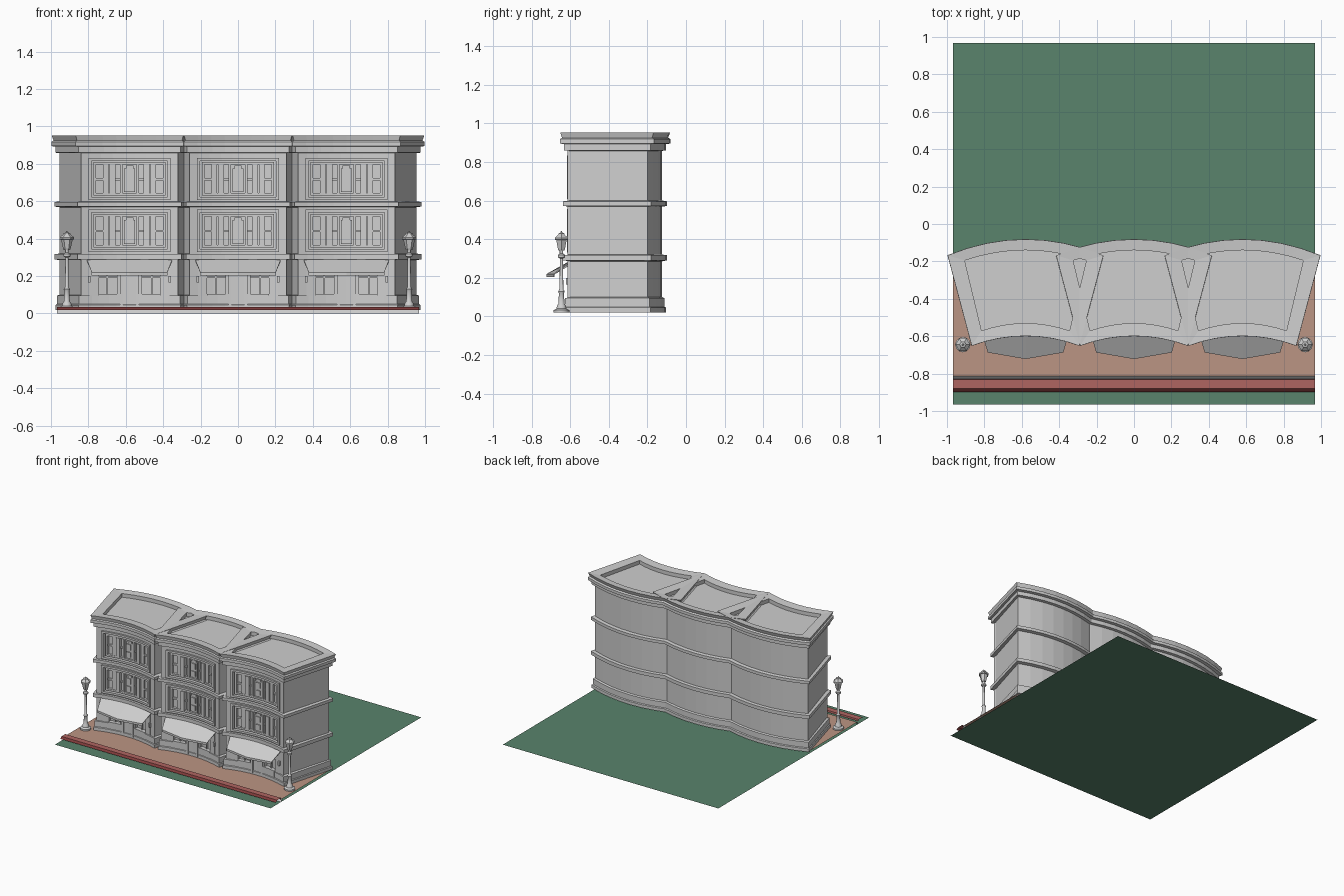
import bpy, bmesh, math

if "Cube" in bpy.data.objects:
    bpy.data.objects.remove(bpy.data.objects["Cube"])

def material(name, rgb):
    m = bpy.data.materials.new(name)
    m.diffuse_color = (*rgb, 1)
    m.use_nodes = True
    m.node_tree.nodes["Principled BSDF"].inputs["Base Color"].default_value = m.diffuse_color
    return m

GREY = material("stone grey", (0.62, 0.62, 0.62))
GREEN = material("grass green", (0.10, 0.23, 0.15))
BROWN = material("pavement brown", (0.50, 0.30, 0.23))
RED = material("kerb red", (0.43, 0.13, 0.12))
DARK = material("dark kerb red", (0.20, 0.04, 0.04))
BAYS = (-0.58, 0.0, 0.58)
SEG = 8

def finish(bm, name, mats, places=((0, 0, 0),), recalc=True):
    """Turn a bmesh into one object per place, sharing the mesh."""
    if recalc:
        bmesh.ops.recalc_face_normals(bm, faces=bm.faces)
    me = bpy.data.meshes.new(name)
    bm.to_mesh(me)
    bm.free()
    for m in mats:
        me.materials.append(m)
    obs = []
    for p in places:
        ob = bpy.data.objects.new(name, me)
        ob.location = p
        bpy.context.collection.objects.link(ob)
        obs.append(ob)
    return obs

def outline(fh, fm, fc, bh, bm_, bc):
    """Wedge plan: half width, middle y and corner y of the front, then of the back."""
    ts = [-1 + 2 * i / SEG for i in range(SEG + 1)]
    front = [(t * fh, fm + (fc - fm) * t * t) for t in ts]
    back = [(t * bh, bm_ + (bc - bm_) * t * t) for t in reversed(ts)]
    return front + back

def offset(o, setback=0.0):
    return outline(0.26 + 0.77 * o, -0.57 - 0.8 * o + setback, -0.615 - o + setback,
                   0.375 + 1.15 * o, -0.125 + 1.2 * o, -0.20 + 0.9 * o)

def loft(bm, rings):
    prev = None
    for z, pts in rings:
        cur = [bm.verts.new((x, y, z)) for x, y in pts]
        n = len(cur)
        if prev is None:
            bm.faces.new(cur[::-1])
        else:
            for i in range(n):
                bm.faces.new((prev[i], prev[(i + 1) % n], cur[(i + 1) % n], cur[i]))
        prev = cur
    bm.faces.new(prev)

def front_y(u):
    return -0.57 - 0.045 * (u / 0.26) ** 2

def panel(bm, u0, u1, z0, z1, out, depth=0.025):
    """Curved slab that follows the bay front."""
    n = max(1, math.ceil((u1 - u0) / 0.065))
    us = [u0 + (u1 - u0) * i / n for i in range(n + 1)]
    pts = [(u, front_y(u) - out) for u in us] + [(u, front_y(u) + depth) for u in reversed(us)]
    loft(bm, [(z0, pts), (z1, pts)])

def pair(bm, u0, u1, *rest):
    panel(bm, u0, u1, *rest)
    panel(bm, -u1, -u0, *rest)

def frame(bm, u, z0, z1, w, out):
    pair(bm, u - w, u, z0, z1, out)
    panel(bm, -u + w, u - w, z0, z0 + w, out)
    panel(bm, -u + w, u - w, z1 - w, z1, out)

places = [(x, 0, 0) for x in BAYS]

# building bay: plinth, set-back front, belts, cornice and sunken roof
profile = [(.02, .018), (.045, .018), (.05, .012), (.095, .012), (.10, 0), (.285, 0), (.29, .022),
           (.318, .022), (.32, 0), (.568, 0), (.572, .022), (.596, .022), (.60, 0), (.857, 0),
           (.86, .018), (.892, .018), (.895, .037), (.918, .037), (.925, .027), (.953, .036)]
rings = [(z, offset(o, 0.02 if o == 0 else 0)) for z, o in profile]
inner = outline(0.235, -0.53, -0.57, 0.325, -0.14, -0.195)
rings += [(.948, inner), (.918, inner)]
bm = bmesh.new()
loft(bm, rings)
finish(bm, "building_bay", [GREY], places)

# front wall piers and spandrels
bm = bmesh.new()
for z0, z1 in ((.095, .29), (.318, .572), (.596, .86)):
    pair(bm, .212, .259, z0, z1, 0)
for z0, z1 in ((.25, .29), (.318, .335), (.55, .572), (.596, .612), (.828, .86)):
    panel(bm, -.212, .212, z0, z1, 0)
finish(bm, "front_wall", [GREY], places)

# upper windows: frames, shutters, panes, sills
bm = bmesh.new()
for a in (.335, .612):
    frame(bm, .218, a - .005, a + .22, .016, .014)
    frame(bm, .192, a + .018, a + .198, .014, .002)
    g0, g1 = a + .032, a + .184
    pair(bm, .112, .142, g0, g1, -.002)
    pair(bm, .076, .106, g0 - .004, g1, .008)
    pair(bm, .038, .050, g0, g1, .004)
    pair(bm, .142, .178, a + .10, a + .112, -.006)
    pair(bm, .050, .076, a + .10, a + .112, -.006)
    panel(bm, -.030, .030, g0 + .005, g1 - .02, -.004)
    panel(bm, -.020, .020, g1 - .02, g1 - .006, -.004)
    panel(bm, -.018, .018, g0 + .02, a + .09, .004)
    panel(bm, -.018, .018, a + .11, g1 - .03, .004)
finish(bm, "upper_windows", [GREY], places)

# shop front: display windows and door
bm = bmesh.new()
pair(bm, .165, .214, .095, .26, .004)
pair(bm, .052, .165, .05, .105, .014)
pair(bm, .052, .066, .10, .25, .008)
pair(bm, .115, .122, .10, .25, -.004)
pair(bm, .066, .165, .19, .20, -.004)
pair(bm, .035, .052, .03, .25, .02)
panel(bm, -.035, .035, .03, .20, .012)
panel(bm, -.035, .035, .20, .215, .02)
pair(bm, .208, .222, .165, .20, .018)
finish(bm, "shop_front", [GREY], places)

# awnings: folded sheet with a short valance
bm = bmesh.new()
rows = []
for hw, ym, yc, z in ((.228, -.575, -.60, .288), (.202, -.722, -.687, .22), (.202, -.722, -.687, .203)):
    rows.append([bm.verts.new(p) for p in ((-hw, yc, z), (0, ym, z), (hw, yc, z))])
for r0, r1 in zip(rows, rows[1:]):
    for i in (0, 1):
        bm.faces.new((r0[i], r1[i], r1[i + 1], r0[i + 1]))
for ob in finish(bm, "awning", [GREY], places, False):
    s = ob.modifiers.new("thickness", 'SOLIDIFY')
    s.thickness = 0.006

# street lamps: turned post, six-sided lantern
def turned(bm, prof, n):
    loft(bm, [(z, [(r * math.cos(2 * math.pi * i / n), r * math.sin(2 * math.pi * i / n))
                   for i in range(n)]) for z, r in prof])

lamps = [(-.915, -.645, 0), (.915, -.645, 0)]
bm = bmesh.new()
turned(bm, [(.02, .041), (.032, .041), (.04, .026), (.055, .023), (.065, .016), (.12, .013), (.13, .017),
            (.14, .010), (.30, .008), (.305, .019), (.318, .019), (.325, .009), (.345, .009)], 12)
for ob in finish(bm, "lamp_post", [GREY], lamps):
    bpy.context.view_layer.objects.active = ob
    ob.select_set(True)
    bpy.ops.object.shade_smooth_by_angle(angle=math.radians(35))
    ob.select_set(False)
bm = bmesh.new()
turned(bm, [(.34, .017), (.35, .021), (.395, .031), (.397, .039), (.407, .039), (.422, .020),
            (.43, .017), (.433, .006), (.442, .003)], 6)
finish(bm, "lamp_lantern", [GREY], lamps)

# ground sheets: (y, z) edge to edge across the plot
def sheet(name, pts, mats, dark_front=False):
    bm = bmesh.new()
    rows = [[bm.verts.new((x, y, z)) for x in (-.967, .967)] for y, z in pts]
    for k, (a, b) in enumerate(zip(rows, rows[1:])):
        f = bm.faces.new((a[0], a[1], b[1], b[0]))
        f.material_index = 1 if dark_front and k == 0 else 0
    finish(bm, name, mats, recalc=False)

sheet("lawn", [(-.965, 0), (.967, 0)], [GREEN])
sheet("pavement_edge", [(-.83, 0), (-.812, .02)], [GREY])
sheet("pavement", [(-.812, .02), (-.20, .02)], [BROWN])
sheet("kerb", [(-.897, .02), (-.88, .034), (-.832, .034), (-.83, .02)], [RED, DARK], True)
